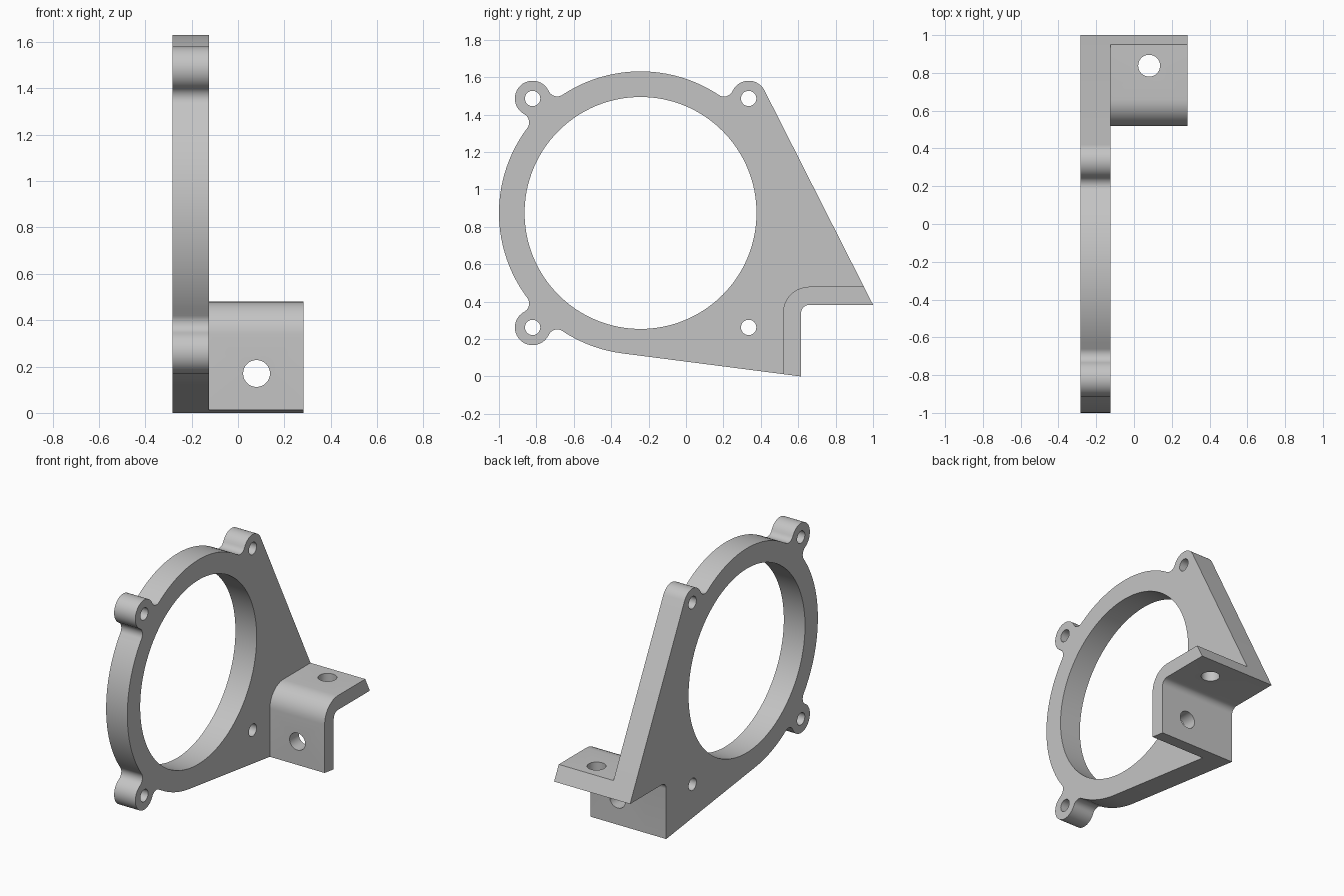
import bpy, bmesh
from math import atan2, acos, cos, sin, pi, radians, dist, ceil

cube = bpy.data.objects.get("Cube")
if cube:
    bpy.data.objects.remove(cube, do_unlink=True)

grey = bpy.data.materials.new("plain grey")
grey.use_nodes = True
colour = (0.55, 0.55, 0.55, 1)
grey.diffuse_color = colour
grey.node_tree.nodes["Principled BSDF"].inputs["Base Color"].default_value = colour

# Main dimensions in the side plane (y, z)
RING, RING_R, BORE_R = (-0.243, 0.874), 0.757, 0.62
LUG_R, FILLET_R, LUG_HOLE_R = 0.095, 0.05, 0.041
LUG_Y, LUG_Z = (-0.82, 0.335), (0.262, 1.486)
FOOT, TIP = (0.615, 0.0), (1.0, 0.383)
BEND, BEND_IN, BEND_OUT = (0.66, 0.338), 0.045, 0.142
X_BACK, X_FACE, X_END = -0.283, -0.125, 0.283


def polar(c, r, a):
    return (c[0] + r * cos(a), c[1] + r * sin(a))


def angle(a, b):
    return atan2(b[1] - a[1], b[0] - a[0])


def arc(c, r, a0, a1, turn=1):
    """Points along an arc; turn is 1 for anticlockwise, -1 for clockwise."""
    sweep = (turn * (a1 - a0)) % (2 * pi)
    n = max(4, ceil(sweep / radians(3 if r > 0.5 else 10)))
    return [polar(c, r, a0 + turn * sweep * i / n) for i in range(n + 1)]


def tangent_angle(c, r, p, side):
    return angle(c, p) + side * acos(r / dist(c, p))


def fillets(lug):
    """Centres of the two blends between the ring and a lug."""
    a, b, d = RING_R + FILLET_R, LUG_R + FILLET_R, dist(RING, lug)
    spread = acos((a * a + d * d - b * b) / (2 * a * d))
    return [polar(RING, a, angle(RING, lug) + s * spread) for s in (-1, 1)]


def blend(f, start, end):
    return arc(f, FILLET_R, angle(f, start), angle(f, end), -1)


def extrude(name, outline, x0, x1):
    bm = bmesh.new()
    face = bm.faces.new([bm.verts.new((x0, y, z)) for y, z in outline])
    new = bmesh.ops.extrude_face_region(bm, geom=[face])["geom"]
    moved = [v for v in new if isinstance(v, bmesh.types.BMVert)]
    bmesh.ops.translate(bm, verts=moved, vec=(x1 - x0, 0, 0))
    bmesh.ops.remove_doubles(bm, verts=bm.verts, dist=1e-5)
    bmesh.ops.recalc_face_normals(bm, faces=bm.faces)
    mesh = bpy.data.meshes.new(name)
    bm.to_mesh(mesh)
    bm.free()
    mesh.materials.append(grey)
    ob = bpy.data.objects.new(name, mesh)
    bpy.context.collection.objects.link(ob)
    return ob


def activate(ob):
    bpy.ops.object.select_all(action='DESELECT')
    ob.select_set(True)
    bpy.context.view_layer.objects.active = ob


def drill(ob, centre, r, rotation, depth, sides=32):
    bpy.ops.mesh.primitive_cylinder_add(vertices=sides, radius=r, depth=depth,
                                        location=centre, rotation=rotation)
    cutter = bpy.context.object
    cutter.hide_render = True
    cutter.data.materials.append(grey)
    activate(ob)
    mod = ob.modifiers.new("hole", 'BOOLEAN')
    mod.operation, mod.solver, mod.object = 'DIFFERENCE', 'EXACT', cutter
    bpy.ops.object.modifier_apply(modifier=mod.name)
    bpy.data.objects.remove(cutter, do_unlink=True)


# Plate outline: foot notch, sloping edge, then lugs and ring rim
top_right = (LUG_Y[1], LUG_Z[1])
slope_a = tangent_angle(top_right, LUG_R, TIP, 1)
base_a = tangent_angle(RING, RING_R, FOOT, -1)
outline = [FOOT] + arc(BEND, BEND_IN, pi, pi / 2, -1) + [TIP]
lugs = [top_right, (LUG_Y[0], LUG_Z[1]), (LUG_Y[0], LUG_Z[0])]
for i, lug in enumerate(lugs):
    before, after = fillets(lug)
    if i:
        outline += blend(before, RING, lug)
    start = angle(lug, before) if i else slope_a
    outline += arc(lug, LUG_R, start, angle(lug, after))
    outline += blend(after, lug, RING)
    end = angle(RING, fillets(lugs[i + 1])[0]) if i < 2 else base_a
    outline += arc(RING, RING_R, angle(RING, after), end)
plate = extrude("ring_plate", outline, X_BACK, X_FACE)

# Large bore and four lug holes
along_x = (0, pi / 2, 0)
mid = (X_BACK + X_FACE) / 2
drill(plate, (mid, *RING), BORE_R, along_x, 0.5, 128)
for y in LUG_Y:
    for z in LUG_Z:
        drill(plate, (mid, y, z), LUG_HOLE_R, along_x, 0.5)

# Bent bracket, its ends trimmed in line with the plate edges
base, slope = polar(RING, RING_R, base_a), polar(top_right, LUG_R, slope_a)
wall_y, shelf_z = BEND[0] - BEND_OUT, BEND[1] + BEND_OUT
wall_z = FOOT[1] + (FOOT[0] - wall_y) * (base[1] - FOOT[1]) / (FOOT[0] - base[0])
shelf_y = TIP[0] - (shelf_z - TIP[1]) * (TIP[0] - slope[0]) / (slope[1] - TIP[1])
section = [FOOT] + arc(BEND, BEND_IN, pi, pi / 2, -1) + [TIP, (shelf_y, shelf_z)]
section += arc(BEND, BEND_OUT, pi / 2, pi) + [(wall_y, wall_z)]
bracket = extrude("angle_bracket", section, X_FACE, X_END)

# One hole through the wall, one through the shelf
drill(bracket, (0.08, 0.567, 0.17), 0.058, (pi / 2, 0, 0), 0.3)
drill(bracket, (0.08, 0.838, 0.43), 0.058, (0, 0, 0), 0.3)

for ob in (plate, bracket):
    activate(ob)
    bpy.ops.object.shade_smooth_by_angle(angle=radians(25))
